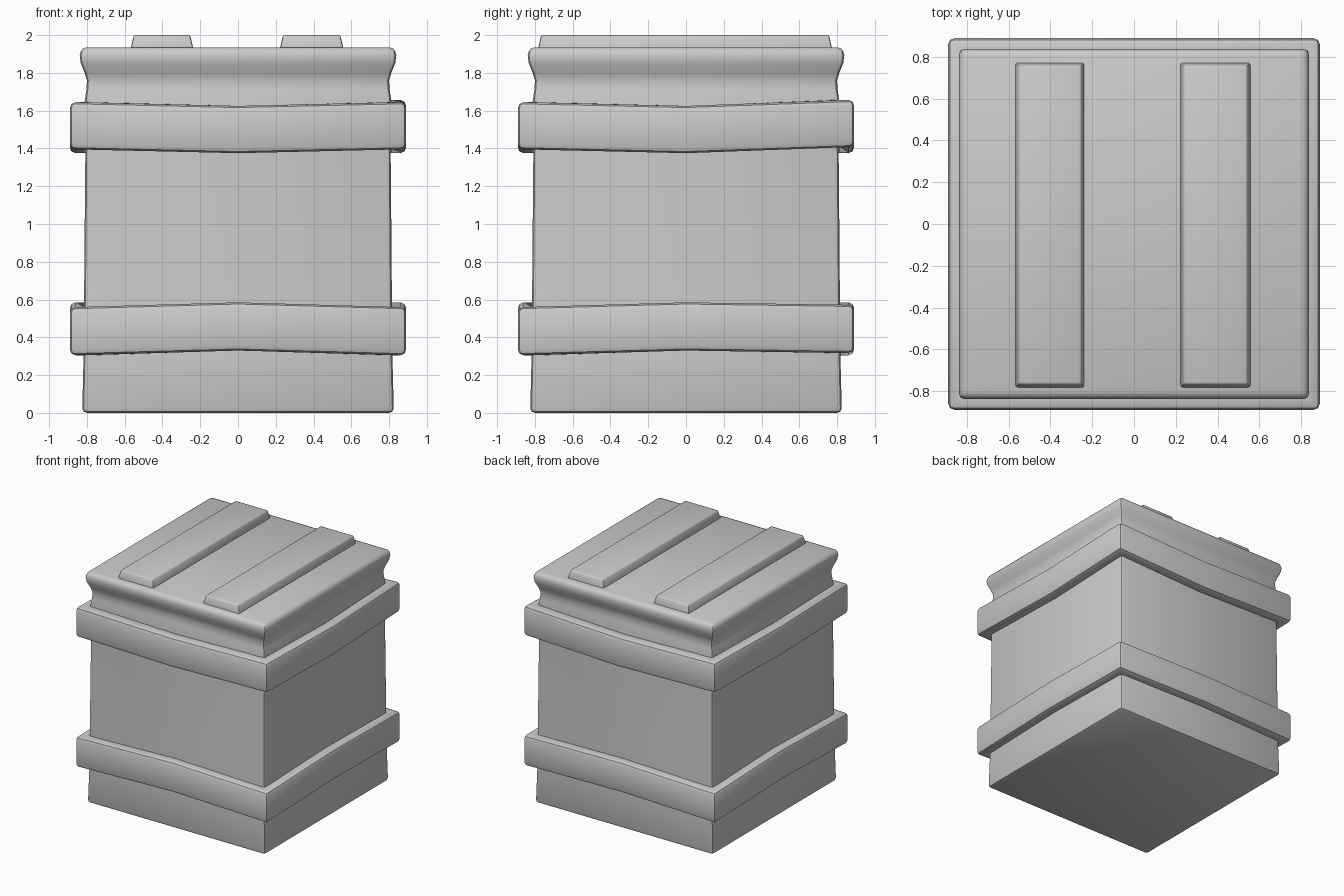
import bpy, bmesh, math

if "Cube" in bpy.data.objects:
    bpy.data.objects.remove(bpy.data.objects["Cube"])

CORNERS = [(-1, -1), (1, -1), (1, 1), (-1, 1)]


def finish(name, bm, width):
    bmesh.ops.recalc_face_normals(bm, faces=bm.faces)
    me = bpy.data.meshes.new(name)
    bm.to_mesh(me)
    bm.free()
    ob = bpy.data.objects.new(name, me)
    bpy.context.collection.objects.link(ob)
    bpy.ops.object.select_all(action='DESELECT')
    bpy.context.view_layer.objects.active = ob
    ob.select_set(True)
    bev = ob.modifiers.new("bevel", 'BEVEL')
    bev.width, bev.segments = width, 2
    bev.limit_method, bev.angle_limit = 'ANGLE', math.radians(40)
    bpy.ops.object.modifier_apply(modifier=bev.name)
    bpy.ops.object.shade_smooth_by_angle(angle=math.radians(40))
    return ob


def ring(bm, z, r, sag=0.0, mid=0.0, lift=0.0):
    """Square ring with side midpoints; sag moves the midpoints vertically."""
    out = []
    for i, (x, y) in enumerate(CORNERS):
        nx, ny = CORNERS[(i + 1) % 4]
        out.append(bm.verts.new((x * r, y * r, z + (lift if i == 2 else 0))))
        out.append(bm.verts.new(((x + nx) / 2 * (r + mid), (y + ny) / 2 * (r + mid), z + sag)))
    return out


def bridge(bm, a, b):
    for i in range(8):
        j = (i + 1) % 8
        bm.faces.new((a[i], a[j], b[j], b[i]))


# Square body with a concave neck under the lid rim
bm = bmesh.new()
profile = [(0.01, 0.825, 0), (0.32, 0.817, 0), (0.95, 0.812, 0), (1.40, 0.808, 0),
           (1.65, 0.812, -0.005), (1.71, 0.803, -0.012), (1.76, 0.80, -0.015),
           (1.80, 0.812, -0.01), (1.85, 0.832, 0), (1.89, 0.838, 0), (1.935, 0.828, 0)]
rings = [ring(bm, z, r, mid=m) for z, r, m in profile]
for a, b in zip(rings, rings[1:]):
    bridge(bm, a, b)
bm.faces.new(rings[0])
bm.faces.new(rings[-1])
for v in bm.verts:
    if v.co.z < 0.02:
        v.co.z = 0
finish("crate_body", bm, 0.025)

# Two wraparound bands, slightly bent at the middle of each side
for name, z0, z1, sag in (("lower_band", 0.305, 0.56, 0.025),
                          ("upper_band", 1.395, 1.645, -0.02)):
    bm = bmesh.new()
    loop = [ring(bm, z, r, sag, 0.0, 0.012)
            for z, r in ((z0, 0.78), (z0, 0.89), (z1, 0.89), (z1, 0.78))]
    for i in range(4):
        bridge(bm, loop[i], loop[(i + 1) % 4])
    finish(name, bm, 0.03)

# Two raised tapered planks on the lid
for name, x0, x1 in (("left_lid_plank", -0.57, -0.235), ("right_lid_plank", 0.22, 0.56)):
    bm = bmesh.new()
    bmesh.ops.create_cube(bm, size=1)
    for v in bm.verts:
        top = v.co.z > 0
        inset = 0.018 if top else 0
        x = x0 + inset if v.co.x < 0 else x1 - inset
        y = -0.785 + inset if v.co.y < 0 else 0.775 - inset
        v.co = (x, y, 2.0 if top else 1.92)
    finish(name, bm, 0.01)
